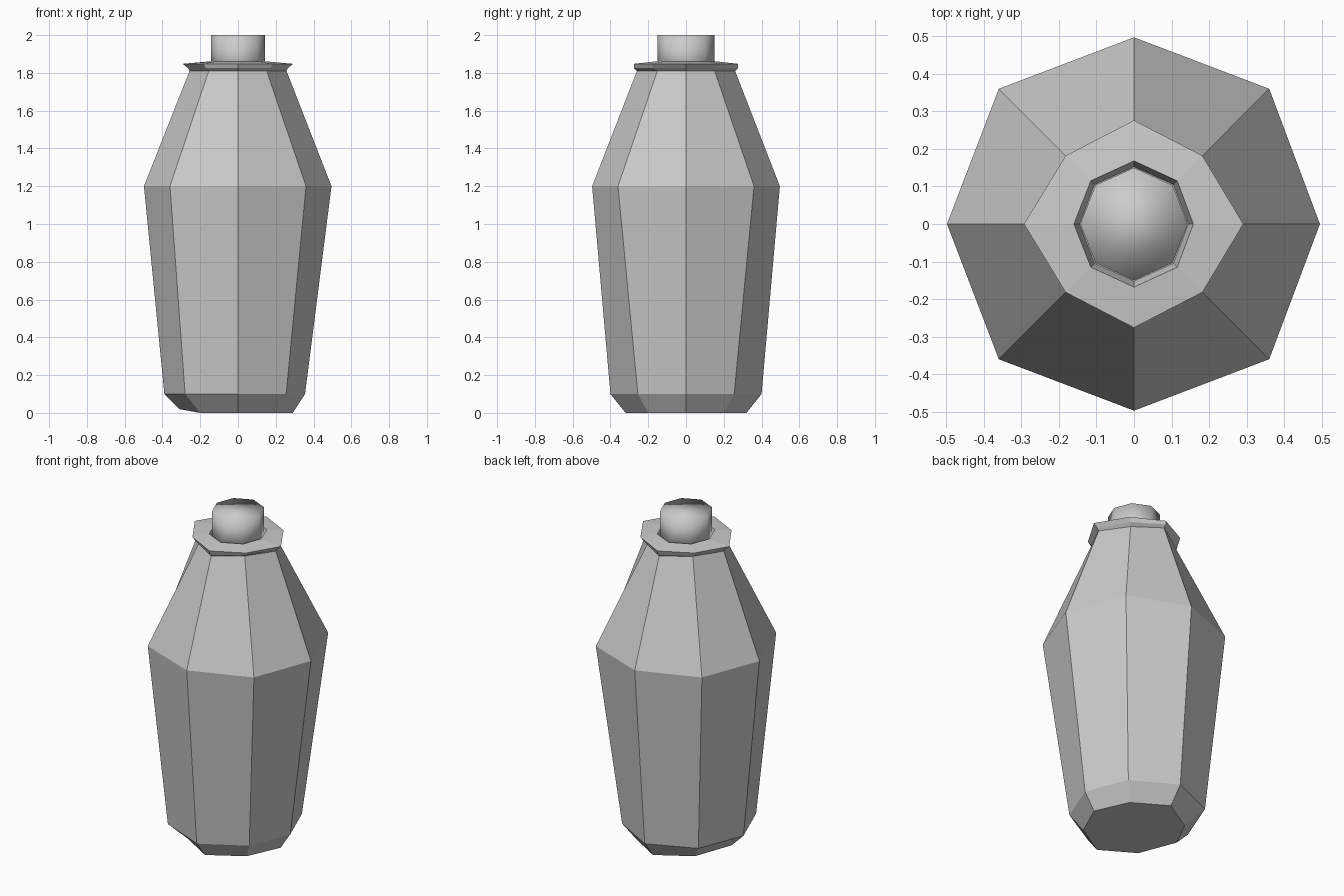
import bpy, bmesh

if "Cube" in bpy.data.objects:
    bpy.data.objects.remove(bpy.data.objects["Cube"])


def loft(name, rings, smooth=False):
    """Skin stacked octagons: (left x, right x, y, left diagonal, right diagonal, z)."""
    bm = bmesh.new()
    loops = []
    for xl, xr, y, dl, dr, z in rings:
        pts = [(xr, 0), (dr, dr), (0, y), (-dl, dl),
               (-xl, 0), (-dl, -dl), (0, -y), (dr, -dr)]
        loops.append([bm.verts.new((px, py, z)) for px, py in pts])
    for a, b in zip(loops, loops[1:]):
        for i in range(8):
            j = (i + 1) % 8
            bm.faces.new((a[i], a[j], b[j], b[i]))
    # close both ends
    bm.faces.new(loops[0][::-1])
    bm.faces.new(loops[-1])
    # the left foot corner is slightly raised
    if rings[0][5] == 0:
        loops[0][4].co.z = 0.02
    bmesh.ops.recalc_face_normals(bm, faces=bm.faces)
    for f in bm.faces:
        f.smooth = smooth
    me = bpy.data.meshes.new(name)
    bm.to_mesh(me)
    bm.free()
    ob = bpy.data.objects.new(name, me)
    bpy.context.collection.objects.link(ob)
    return ob


# faceted bottle body with flared collar and the recess around the neck
loft("bottle_body", [
    (0.31, 0.29, 0.32, 0.20, 0.20, 0.0),
    (0.39, 0.355, 0.40, 0.28, 0.255, 0.10),
    (0.498, 0.495, 0.497, 0.36, 0.36, 1.20),
    (0.257, 0.257, 0.26, 0.155, 0.152, 1.81),
    (0.265, 0.265, 0.275, 0.17, 0.17, 1.825),
    (0.293, 0.291, 0.276, 0.182, 0.182, 1.848),
    (0.16, 0.158, 0.168, 0.115, 0.115, 1.86),
    (0.145, 0.145, 0.152, 0.105, 0.105, 1.80),
])

# smooth-shaded neck stub
loft("neck", [
    (0.143, 0.143, 0.15, 0.103, 0.103, 1.79),
    (0.143, 0.143, 0.15, 0.103, 0.103, 2.0),
], smooth=True)
